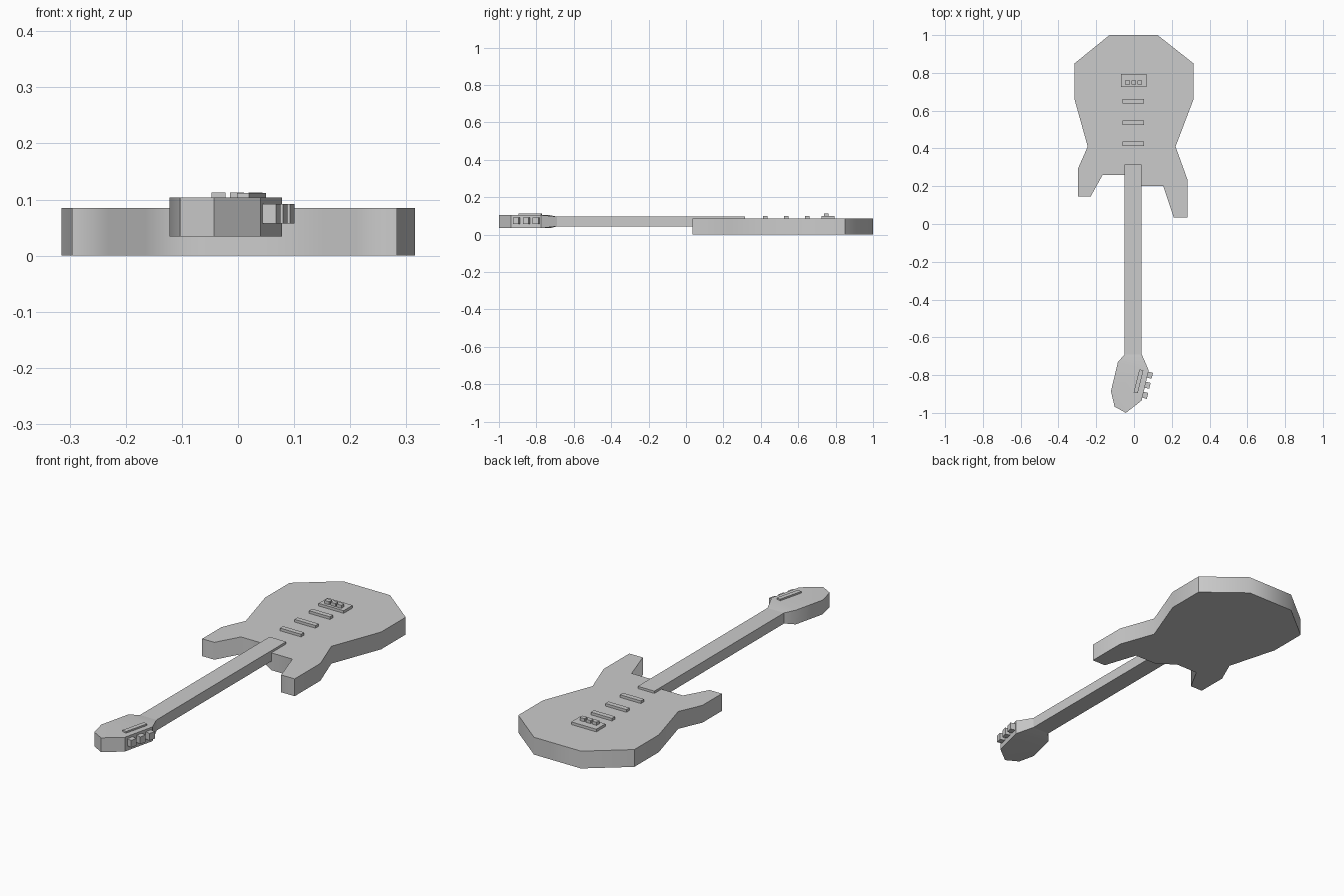
import bpy, bmesh, math
from mathutils import Matrix, Vector

if "Cube" in bpy.data.objects:
    bpy.data.objects.remove(bpy.data.objects["Cube"], do_unlink=True)

GREY = (0.6, 0.6, 0.6, 1.0)
mat = bpy.data.materials.new("plain grey")
mat.use_nodes = True
mat.diffuse_color = GREY
mat.node_tree.nodes["Principled BSDF"].inputs["Base Color"].default_value = GREY


def finish(name, bm, limit=30, is_sharp=lambda edge: False):
    """Smooth shade, keep edges above the limit sharp, and link the part."""
    bmesh.ops.recalc_face_normals(bm, faces=bm.faces)
    for face in bm.faces:
        face.smooth = True
    for edge in bm.edges:
        edge.smooth = edge.calc_face_angle(0) < math.radians(limit) and not is_sharp(edge)
    mesh = bpy.data.meshes.new(name)
    bm.to_mesh(mesh)
    bm.free()
    mesh.materials.append(mat)
    obj = bpy.data.objects.new(name, mesh)
    bpy.context.collection.objects.link(obj)
    return obj


def prism(outline, low, high):
    """Extrude a plan outline between two heights."""
    bm = bmesh.new()
    base = bm.faces.new([bm.verts.new((x, y, low)) for x, y in outline])
    top = bmesh.ops.extrude_face_region(bm, geom=[base], use_keep_orig=True)
    for v in top["geom"]:
        if isinstance(v, bmesh.types.BMVert):
            v.co.z = high
    return bm


def box(name, center, size, turn=0):
    bm = bmesh.new()
    bmesh.ops.create_cube(bm, size=1, matrix=Matrix.LocRotScale(
        Vector(center), Matrix.Rotation(math.radians(turn), 3, "Z"), Vector(size)))
    return finish(name, bm)


# Body with two uneven horns
TOP = 0.085
body_outline = [
    (-0.13, 1), (0.125, 1), (0.315, 0.85), (0.315, 0.66), (0.22, 0.41),
    (0.283, 0.235), (0.283, 0.035), (0.21, 0.035), (0.155, 0.2), (0.04, 0.2),
    (-0.05, 0.26), (-0.166, 0.26), (-0.23, 0.145), (-0.296, 0.145),
    (-0.296, 0.295), (-0.245, 0.41), (-0.315, 0.66), (-0.315, 0.85)]
finish("body", prism(body_outline, 0, TOP), 75,
       lambda e: all(abs(v.co.x) > 0.3 and v.co.y > 0.8 for v in e.verts))

# Neck
box("neck", (-0.004, -0.1875, 0.07), (0.09, 1.005, 0.052))

# Headstock, tapering down to the thickness of the neck
head_outline = [
    (-0.049, -0.69), (-0.085, -0.73), (-0.122, -0.885), (-0.103, -0.967),
    (-0.043, -1), (0.04, -0.935), (0.078, -0.775), (0.041, -0.69)]
bm = prism(head_outline, 0.034, 0.104)
for high in (False, True):
    level = [v for v in bm.verts if (v.co.z > 0.07) == high]
    crease = [v for v in level if -0.8 < v.co.y < -0.7]
    bmesh.ops.connect_verts(bm, verts=crease)
    for v in level:
        if v.co.y > -0.7:
            v.co.z = 0.096 if high else 0.044
finish("headstock", bm)

# Tuning pegs and the thin cover, lined up with the slanted edge
SLANT = -14
for i in range(3):
    box(f"tuning_peg_{i + 1}", (0.081 - 0.0125 * i, -0.8 - 0.053 * i, 0.075),
        (0.032, 0.032, 0.035), SLANT)
box("headstock_cover", (0.024, -0.833, 0.107), (0.022, 0.125, 0.01), SLANT)

# Pickups
for i in range(3):
    box(f"pickup_{i + 1}", (-0.004, 0.425 + 0.112 * i, TOP + 0.006), (0.114, 0.024, 0.014))

# Bridge with three saddles
box("bridge", (-0.002, 0.76, TOP + 0.006), (0.136, 0.07, 0.014))
for i in range(3):
    box(f"saddle_{i + 1}", (-0.035 + 0.033 * i, 0.75, 0.105), (0.025, 0.022, 0.016))
